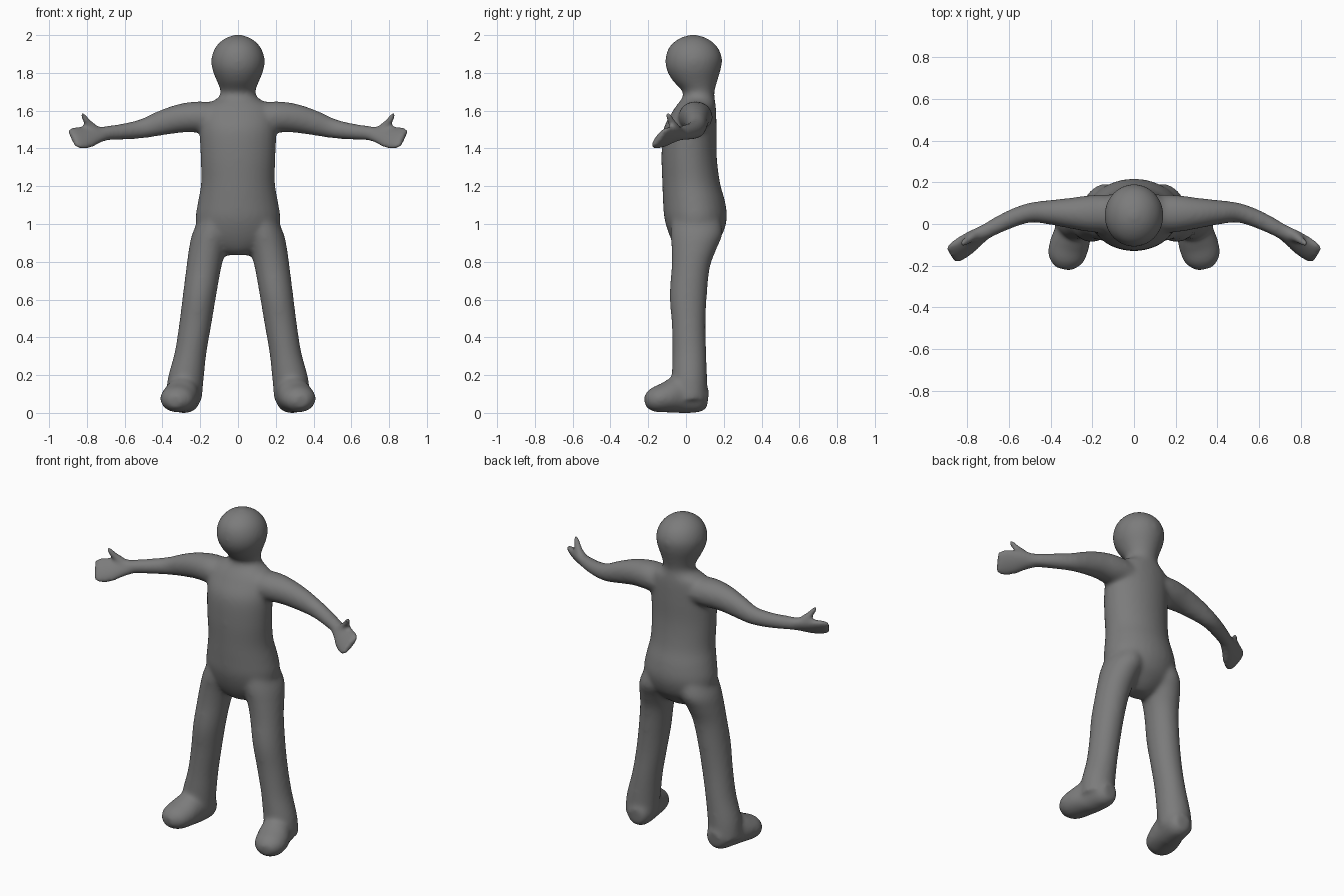
import bpy, bmesh, math
from mathutils import Vector

SIDES = 28


def spline(rows, steps=5):
    """Catmull-Rom through rows of numbers."""
    out = []
    for i in range(len(rows) - 1):
        p0, p1 = rows[max(i - 1, 0)], rows[i]
        p2, p3 = rows[i + 1], rows[min(i + 2, len(rows) - 1)]
        for k in range(steps):
            t = k / steps
            out.append([0.5 * (2 * b + (c - a) * t + (2 * a - 5 * b + 4 * c - d) * t * t
                               + (3 * b - a - 3 * c + d) * t ** 3)
                        for a, b, c, d in zip(p0, p1, p2, p3)])
    out.append(list(rows[-1]))
    return out


def loft(bm, rows, hint, side=1, level=False, floor=None):
    """Closed tube; rows are x, y, z, radius along hint, other radius."""
    rows = spline(rows)
    pts = [Vector(r[:3]) for r in rows]
    rings = []
    for i, r in enumerate(rows):
        tangent = (pts[min(i + 1, len(pts) - 1)] - pts[max(i - 1, 0)]).normalized()
        if level:
            tangent = Vector((0, 0, 1))
        u = Vector(hint)
        u = (u - tangent * u.dot(tangent)).normalized()
        v = tangent.cross(u)
        ring = []
        for k in range(SIDES):
            a = 2 * math.pi * k / SIDES
            p = pts[i] + u * r[3] * math.cos(a) + v * r[4] * math.sin(a)
            if floor is not None:
                p.z = max(p.z, floor)
            ring.append(bm.verts.new((p.x * side, p.y, p.z)))
        rings.append(ring)
    faces = [bm.faces.new(rings[0]), bm.faces.new(rings[-1])]
    for a, b in zip(rings, rings[1:]):
        for k in range(SIDES):
            n = (k + 1) % SIDES
            faces.append(bm.faces.new((a[k], a[n], b[n], b[k])))
    bmesh.ops.recalc_face_normals(bm, faces=faces)


# torso, neck and head: z, half width, front y, back y
TRUNK = [(0.835, 0.06, -0.01, 0.08), (0.87, 0.13, -0.05, 0.13), (0.94, 0.205, -0.088, 0.190),
         (1.03, 0.225, -0.115, 0.217), (1.12, 0.212, -0.122, 0.207), (1.22, 0.196, -0.126, 0.180),
         (1.36, 0.199, -0.130, 0.163), (1.50, 0.203, -0.120, 0.162), (1.59, 0.195, -0.075, 0.160),
         (1.635, 0.165, -0.045, 0.157), (1.665, 0.110, -0.022, 0.152), (1.70, 0.092, -0.018, 0.151),
         (1.76, 0.114, -0.072, 0.167), (1.82, 0.137, -0.104, 0.185), (1.88, 0.141, -0.109, 0.191),
         (1.94, 0.117, -0.087, 0.165), (1.983, 0.070, -0.035, 0.112), (2.003, 0.012, 0.025, 0.05)]

ARM = [(0.08, 0.05, 1.56, 0.075, 0.09), (0.20, 0.05, 1.567, 0.083, 0.09),
       (0.30, 0.052, 1.56, 0.077, 0.075), (0.40, 0.056, 1.536, 0.067, 0.060),
       (0.50, 0.054, 1.506, 0.053, 0.048), (0.60, 0.020, 1.490, 0.044, 0.044),
       (0.70, -0.030, 1.480, 0.039, 0.038), (0.75, -0.058, 1.474, 0.036, 0.030)]

HAND = [(0.68, -0.020, 1.482, 0.034, 0.032), (0.76, -0.067, 1.470, 0.059, 0.032),
        (0.81, -0.104, 1.459, 0.074, 0.029), (0.855, -0.135, 1.455, 0.075, 0.024),
        (0.881, -0.152, 1.455, 0.061, 0.017)]

THUMB = [(0.745, -0.05, 1.485, 0.029, 0.027), (0.772, -0.060, 1.515, 0.026, 0.024),
         (0.799, -0.078, 1.543, 0.022, 0.020), (0.818, -0.092, 1.572, 0.019, 0.017),
         (0.826, -0.098, 1.592, 0.011, 0.010)]

LEG = [(0.115, 0.050, 1.05, 0.080, 0.125), (0.136, 0.056, 0.95, 0.106, 0.138),
       (0.160, 0.043, 0.87, 0.100, 0.120), (0.181, 0.025, 0.77, 0.093, 0.102),
       (0.204, 0.012, 0.62, 0.089, 0.099), (0.226, 0.014, 0.47, 0.086, 0.090),
       (0.251, 0.018, 0.32, 0.085, 0.090), (0.277, 0.018, 0.18, 0.096, 0.094),
       (0.287, 0.022, 0.07, 0.096, 0.092)]

FOOT = [(0.268, 0.116, 0.075, 0.045, 0.050), (0.272, 0.075, 0.080, 0.075, 0.080),
        (0.290, -0.03, 0.096, 0.088, 0.100), (0.313, -0.11, 0.080, 0.096, 0.080),
        (0.329, -0.175, 0.068, 0.083, 0.064), (0.337, -0.216, 0.062, 0.040, 0.033)]

bm = bmesh.new()
loft(bm, [(0, (f + b) / 2, z, w, (b - f) / 2) for z, w, f, b in TRUNK], (1, 0, 0), level=True)
for s in (1, -1):
    loft(bm, ARM, (0, 0, 1), s)
    loft(bm, HAND, (0.03, 0.06, 0.075), s)
    loft(bm, THUMB, (0, 1, 0), s)
    loft(bm, LEG, (1, 0, 0), s, level=True)
    loft(bm, FOOT, (1, 0, 0), s, floor=0.0)

mesh = bpy.data.meshes.new("body")
bm.to_mesh(mesh)
bm.free()
body = bpy.data.objects.new("body", mesh)
bpy.context.collection.objects.link(body)

# dark grey skin
skin = bpy.data.materials.new("dark_grey")
skin.diffuse_color = (0.2, 0.2, 0.2, 1)
mesh.materials.append(skin)

# fuse the parts into one soft skin
fuse = body.modifiers.new("fuse", 'REMESH')
fuse.mode = 'VOXEL'
fuse.voxel_size = 0.01
fuse.use_smooth_shade = True
soften = body.modifiers.new("soften", 'SMOOTH')
soften.factor = 0.5
soften.iterations = 24
